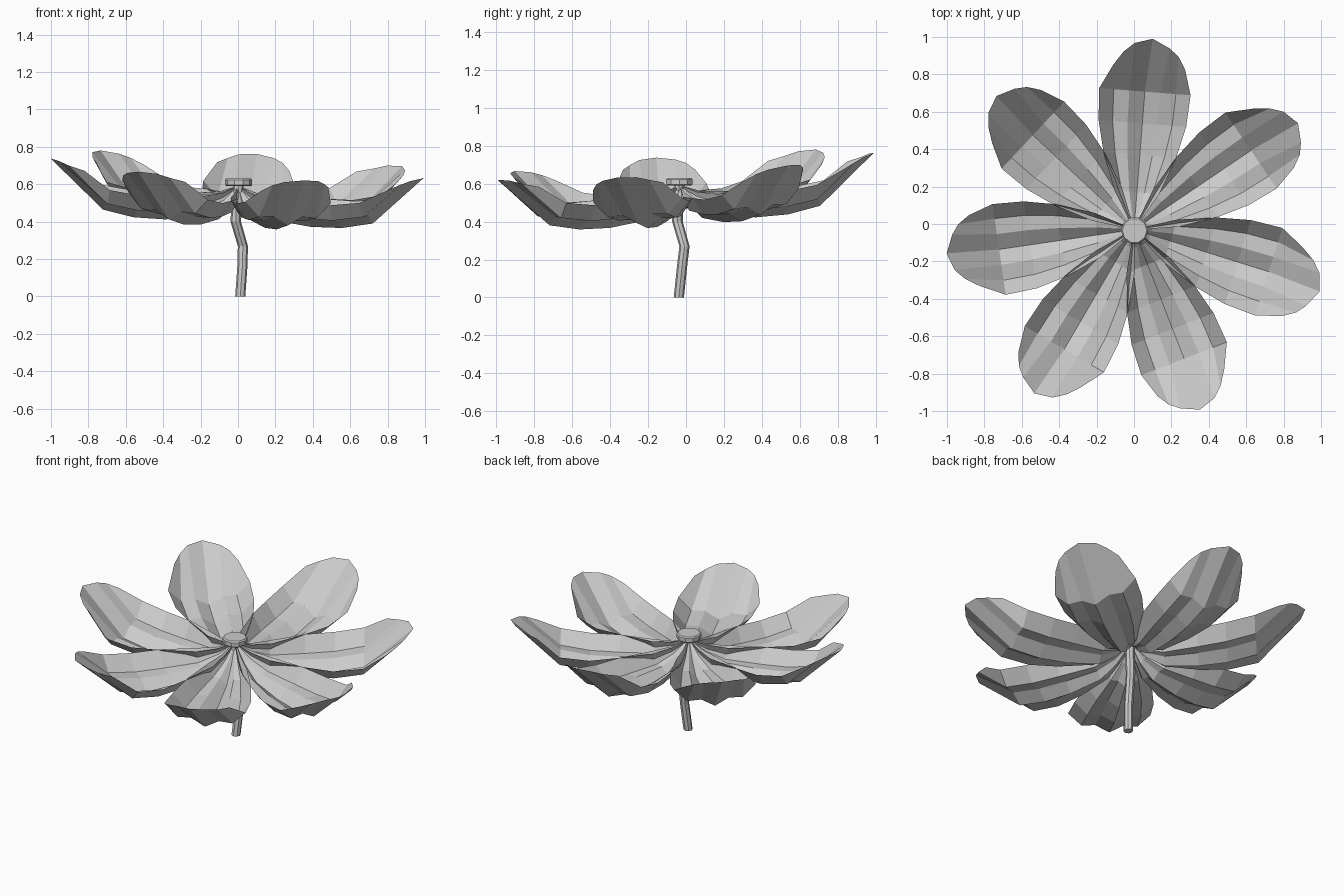
import bpy, bmesh
from math import sin, cos, radians, pi
from mathutils import Vector

if "Cube" in bpy.data.objects:
    bpy.data.objects.remove(bpy.data.objects["Cube"])

CX, CY = 0.0, -0.03          # flower axis
TILT_DIR, TILT = radians(125), 0.08


def make_object(name, bm):
    me = bpy.data.meshes.new(name)
    bm.to_mesh(me)
    bm.free()
    ob = bpy.data.objects.new(name, me)
    bpy.context.collection.objects.link(ob)
    return ob


def bridge(bm, a, b, closed):
    n = len(a)
    for i in range(n if closed else n - 1):
        j = (i + 1) % n
        bm.faces.new((a[i], a[j], b[j], b[i]))


# Petal rows: distance from axis, half width, midline height, edge cup height
ROWS = [(0.015, 0.012, 0.575, 0.01), (0.09, 0.055, 0.495, 0.06), (0.20, 0.12, 0.43, 0.11),
        (0.40, 0.195, 0.41, 0.13), (0.57, 0.235, 0.415, 0.12), (0.74, 0.245, 0.45, 0.11)]
U = [-1, -0.68, -0.34, 0, 0.34, 0.68, 1]
PLEAT = [0, -0.02, 0.022, -0.012, 0.022, -0.02, 0]
# Rounded, slightly lopsided tip: distance, sideways offset, height
TIP = [(0.87, 0.18, 0.655), (0.945, 0.13, 0.675), (0.995, 0.075, 0.695), (1.025, -0.02, 0.70),
       (0.98, -0.115, 0.685), (0.94, -0.165, 0.665), (0.875, -0.205, 0.63)]


def petal(index, angle, length):
    bm = bmesh.new()
    d = Vector((cos(angle), sin(angle)))
    side = Vector((-d.y, d.x))

    def vert(r, w, z):
        p = d * r * length + side * w
        z += TILT * (p.x * cos(TILT_DIR) + p.y * sin(TILT_DIR))
        return bm.verts.new((CX + p.x, CY + p.y, z))

    rows = []
    for r, w, z, cup in ROWS:
        k = min(1, w / 0.15)
        rows.append([vert(r, -u * w, z + cup * abs(u) ** 2 + k * f)
                     for u, f in zip(U, PLEAT)])
    rows.append([vert(*t) for t in TIP])
    for a, b in zip(rows, rows[1:]):
        bridge(bm, a, b, False)
    make_object("petal_%d" % index, bm)


# Seven petals around the axis
for i, length in enumerate([1.0, 1.02, 1.02, 1.0, 1.0, 0.985, 1.0]):
    petal(i + 1, radians(85.5 - i * 360 / 7), length)


def tube(name, rings, sides):
    bm = bmesh.new()
    loops = [[bm.verts.new((x + r * cos(2 * pi * k / sides), y + r * sin(2 * pi * k / sides), z))
              for k in range(sides)] for x, y, z, r in rings]
    for a, b in zip(loops, loops[1:]):
        bridge(bm, a, b, True)
    bm.faces.new(loops[0][::-1])
    bm.faces.new(loops[-1])
    make_object(name, bm)


# Bent stem
tube("stem", [(0.012, -0.038, 0, 0.027), (0.024, -0.02, 0.17, 0.027), (0.026, -0.008, 0.27, 0.027),
              (-0.012, -0.045, 0.40, 0.028), (-0.008, -0.045, 0.5, 0.028), (0.003, -0.035, 0.6, 0.028)], 8)

# Flower centre disc
tube("centre_disc", [(0.003, -0.035, 0.59, 0.066), (0.003, -0.035, 0.597, 0.073),
                     (0.003, -0.035, 0.623, 0.073), (0.003, -0.035, 0.63, 0.066)], 10)
